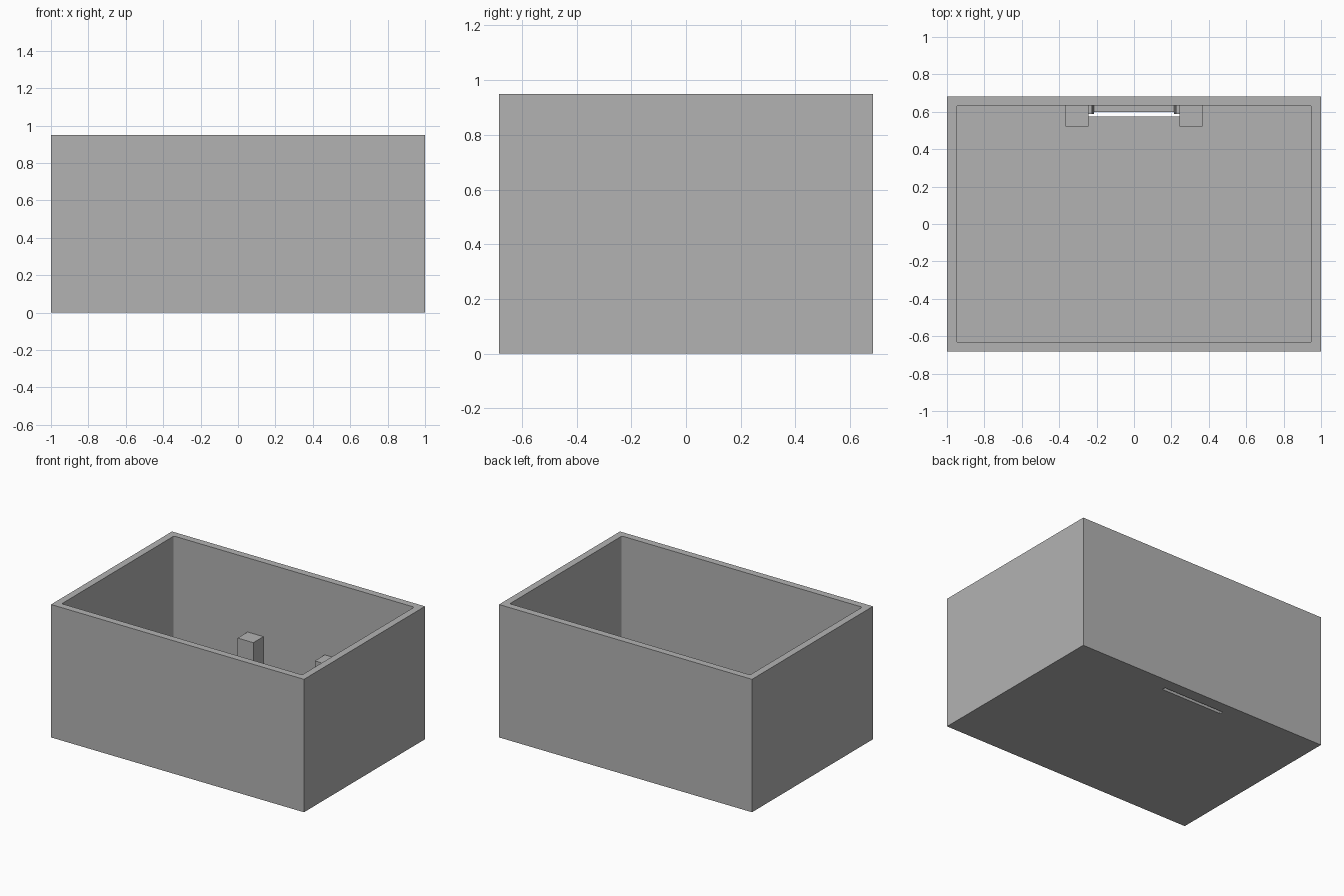
import bpy, bmesh

cube = bpy.data.objects.get("Cube")
if cube:
    bpy.data.objects.remove(cube, do_unlink=True)

grey = bpy.data.materials.new("plain_grey")
grey.use_nodes = True
colour = (0.45, 0.45, 0.45, 1)
grey.diffuse_color = colour
grey.node_tree.nodes["Principled BSDF"].inputs["Base Color"].default_value = colour


def box(name, low, high, corner=0.0):
    """Box between two corners, with optionally rounded upright edges."""
    bm = bmesh.new()
    bmesh.ops.create_cube(bm, size=1)
    for v in bm.verts:
        v.co = [a + (c + 0.5) * (b - a) for c, a, b in zip(v.co, low, high)]
    if corner:
        upright = [e for e in bm.edges
                   if abs(e.verts[0].co.z - e.verts[1].co.z) > 1e-4]
        bmesh.ops.bevel(bm, geom=upright, offset=corner, segments=3,
                        profile=0.5, affect='EDGES')
    mesh = bpy.data.meshes.new(name)
    bm.to_mesh(mesh)
    bm.free()
    mesh.materials.append(grey)
    obj = bpy.data.objects.new(name, mesh)
    bpy.context.collection.objects.link(obj)
    return obj


def cut(target, cutter):
    """Subtract the cutter from the target and discard it."""
    cutter.hide_render = True
    mod = target.modifiers.new("cut", 'BOOLEAN')
    mod.operation = 'DIFFERENCE'
    mod.solver = 'EXACT'
    mod.object = cutter
    bpy.context.view_layer.objects.active = target
    bpy.ops.object.modifier_apply(modifier=mod.name)
    bpy.data.objects.remove(cutter, do_unlink=True)


# Open-topped shell with a thin slot in its floor
wall, floor, depth = 0.05, 0.05, 0.683
inner = depth - wall
shell = box("box_shell", (-1, -depth, 0), (1, depth, 0.95))
cut(shell, box("cavity_cutter", (wall - 1, -inner, floor),
               (1 - wall, inner, 1.1), corner=0.01))
cut(shell, box("slot_cutter", (-0.243, 0.575, -0.1), (0.243, 0.6, 0.1)))

# Posts against the back wall, each with a narrow guide rib beside the slot
for side, name in ((1, "left"), (-1, "right")):
    def span(a, b):
        return sorted((side * a, side * b))
    x0, x1 = span(0.243, 0.367)
    box(name + "_post", (x0, 0.52, floor - 0.01), (x1, inner + 0.01, 0.42))
    x0, x1 = span(0.215, 0.25)
    rib = box(name + "_guide_rib", (x0, 0.588, floor), (x1, inner + 0.01, 0.2))
    # Slope the inward face of the rib
    for v in rib.data.vertices:
        if v.co.z > 0.1 and abs(v.co.x) < 0.23:
            v.co.x += side * 0.01
